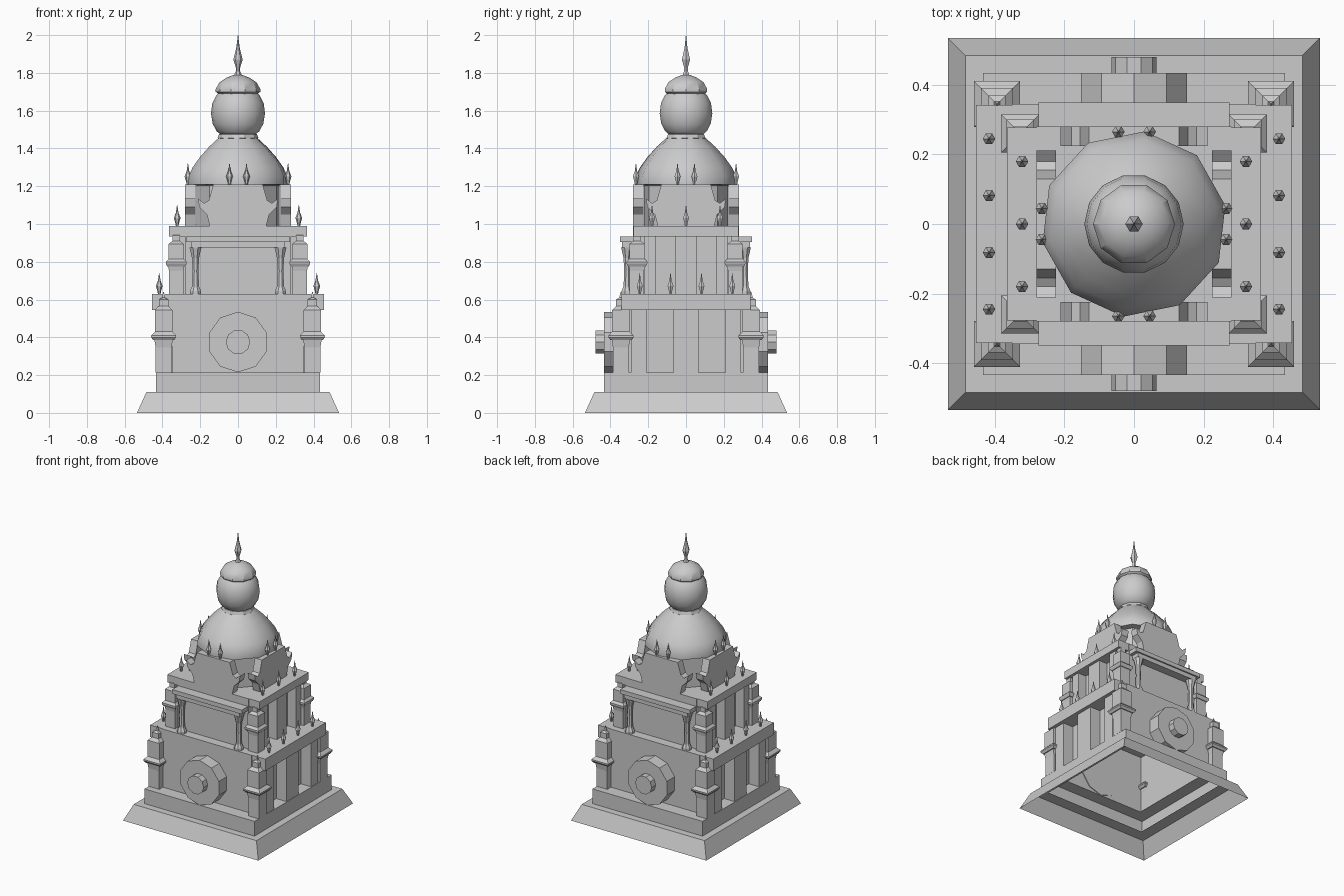
import bpy, bmesh
from math import pi, cos, sin, sqrt
from mathutils import Matrix

old = bpy.data.objects.get("Cube")
if old:
    bpy.data.objects.remove(old, do_unlink=True)

stone = bpy.data.materials.new("grey_stone")
stone.use_nodes = True
GREY = (0.6, 0.6, 0.6, 1)
stone.diffuse_color = GREY
stone.node_tree.nodes["Principled BSDF"].inputs["Base Color"].default_value = GREY


def finish(bm, name, smooth=None):
    bmesh.ops.remove_doubles(bm, verts=bm.verts, dist=1e-5)
    bmesh.ops.recalc_face_normals(bm, faces=bm.faces)
    mesh = bpy.data.meshes.new(name)
    bm.to_mesh(mesh)
    bm.free()
    mesh.materials.append(stone)
    ob = bpy.data.objects.new(name, mesh)
    bpy.context.collection.objects.link(ob)
    if smooth:
        bpy.ops.object.select_all(action='DESELECT')
        ob.select_set(True)
        bpy.context.view_layer.objects.active = ob
        bpy.ops.object.shade_smooth_by_angle(angle=smooth)
    return ob


def lathe(name, profile, x=0, y=0, sides=4, turn=0, smooth=None):
    """Stack of (radius, z) rings; four sides gives a square of that half width."""
    bm = bmesh.new()
    if sides == 4:
        profile, turn = [(r * sqrt(2), z) for r, z in profile], pi / 4
    rings = []
    for r, z in profile:
        rings.append([bm.verts.new((x + r * cos(turn + 2 * pi * i / sides),
                                    y + r * sin(turn + 2 * pi * i / sides), z))
                      for i in range(sides)])
    for a, b in zip(rings, rings[1:]):
        for i in range(sides):
            j = (i + 1) % sides
            bm.faces.new((a[i], a[j], b[j], b[i]))
    bm.faces.new(rings[0][::-1])
    bm.faces.new(rings[-1])
    return finish(bm, name, smooth)


def box(name, x, y, z, open_bottom=False):
    """Box from (min, max) pairs."""
    bm = bmesh.new()
    bmesh.ops.create_cube(bm, size=1)
    for v in bm.verts:
        v.co = [p[0] if c < 0 else p[1] for c, p in zip(v.co, (x, y, z))]
    if open_bottom:
        bm.normal_update()
        low = [f for f in bm.faces if f.normal.z < -0.5]
        bmesh.ops.delete(bm, geom=low, context='FACES_ONLY')
    return finish(bm, name)


def skirt(name, profile):
    """Square hollow course, open below and in the middle of its top."""
    ob = lathe(name, profile)
    bm = bmesh.new()
    bm.from_mesh(ob.data)
    caps = [f for f in bm.faces if abs(f.normal.z) > 0.9 and f.calc_center_median().xy.length < 0.01]
    bmesh.ops.delete(bm, geom=caps, context='FACES_ONLY')
    bm.to_mesh(ob.data)
    bm.free()


def prism(name, outline, y0, y1, quarter=0):
    """Extrude an (x, z) outline along y, then turn it by quarter turns."""
    bm = bmesh.new()
    face = bm.faces.new([bm.verts.new((x, y0, z)) for x, z in outline])
    out = bmesh.ops.extrude_face_region(bm, geom=[face])
    verts = [v for v in out["geom"] if isinstance(v, bmesh.types.BMVert)]
    bmesh.ops.translate(bm, verts=verts, vec=(0, y1 - y0, 0))
    bm.transform(Matrix.Rotation(quarter * pi / 2, 4, 'Z'))
    return finish(bm, name)


def span(s, a, b):
    return tuple(sorted((s * a, s * b)))


def spike(x, y, z):
    lathe("spike_finial", [(.007, z), (.01, z + .015), (.018, z + .042),
                           (.007, z + .07), (.001, z + .11)], x, y, 6)


def disc(r, z, sides, turn):
    return [(r * cos(turn + 2 * pi * i / sides), z + r * sin(turn + 2 * pi * i / sides))
            for i in range(sides)]


# Hollow stepped base
skirt("base_plinth", [(.535, 0), (.485, .11), (.40, .11)])
skirt("base_step", [(.435, .11), (.435, .215), (.345, .215)])

# Two storeys: walls, side cornices, pilasters
box("lower_walls", (-.35, .35), (-.345, .345), (.215, .63), True)
box("upper_walls", (-.28, .28), (-.28, .28), (.63, .99))
for s in (-1, 1):
    box("lower_cornice", span(s, .35, .455), (-.342, .342), (.545, .63))
    box("upper_cornice", span(s, .28, .365), (-.277, .277), (.935, .99))
    for y, w in ((-.25, .04), (0, .067), (.25, .04)):
        box("lower_pilaster", span(s, .35, .43), (y - w, y + w), (.215, .545))
    for y, w in ((-.19, .03), (0, .055), (.19, .03)):
        box("upper_pilaster", span(s, .28, .345), (y - w, y + w), (.63, .935))
    for y in (-.245, -.082, .082, .245):
        spike(s * .417, y, .63)
    for y in (-.18, 0, .18):
        spike(s * .322, y, .99)

# Corner turrets
for sx in (-1, 1):
    for sy in (-1, 1):
        lathe("lower_turret", [(.042, .215), (.042, .345), (.048, .385), (.055, .385),
                               (.066, .40), (.066, .41), (.046, .43), (.046, .545),
                               (.025, .565), (.025, .60), (.008, .61), (.002, .64)],
              sx * .394, sy * .345)
        lathe("upper_turret", [(.038, .63), (.038, .75), (.042, .775), (.047, .775),
                               (.055, .79), (.055, .80), (.04, .815), (.04, .895),
                               (.02, .91), (.02, .94), (.006, .95), (.002, .975)],
              sx * .327, sy * .26)

# Medallions and porch canopies, front and back
for s in (-1, 1):
    prism("medallion", disc(.16, .375, 10, pi / 2), s * .34, s * .434)
    prism("medallion_hub", disc(.065, .375, 10, 0), s * .43, s * .48)
    box("canopy_top", (-.275, .275), span(s, .27, .35), (.905, .935))
    box("canopy_beam", (-.25, .25), span(s, .27, .34), (.875, .905))
    for sx in (-1, 1):
        lathe("porch_column", [(.032, .63), (.032, .645), (.02, .67), (.017, .75),
                               (.02, .82), (.034, .875)], sx * .225, s * .312, 8, pi / 8)

# Horned gable plates on the four sides
half = [(.15, .99), (.165, 1.05), (.205, 1.09), (.212, 1.135), (.18, 1.11),
        (.155, 1.125), (.145, 1.16), (.13, 1.21)]
gable = half + [(-x, z) for x, z in reversed(half)]
for q in range(4):
    prism("gable_plate", gable, -.28, -.225, q)
    for x in (-.045, .045):
        px, py = ((x, -.265), (.265, x), (-x, .265), (-.265, -x))[q]
        spike(px, py, 1.21)

# Drum, dome, bulb and crowning finial
lathe("drum", [(.225, .99), (.225, 1.22)], sides=10, turn=.2)
lathe("dome", [(.225, 1.205), (.268, 1.21), (.268, 1.25), (.245, 1.30), (.205, 1.355),
               (.155, 1.41), (.105, 1.455)], sides=10, turn=.2, smooth=.7)
lathe("neck_ring", [(.09, 1.44), (.108, 1.455), (.10, 1.475), (.09, 1.48)], sides=10)
lathe("bulb", [(.08, 1.465), (.112, 1.49), (.134, 1.53), (.143, 1.585), (.136, 1.64),
               (.115, 1.68), (.10, 1.695)], sides=14, smooth=.7)
lathe("bulb_cap", [(.10, 1.685), (.118, 1.70), (.118, 1.715), (.098, 1.75),
                   (.06, 1.775), (.02, 1.79)], sides=10, smooth=.5)
lathe("crown_finial", [(.024, 1.78), (.011, 1.81), (.012, 1.83), (.025, 1.87),
                       (.012, 1.92), (.008, 1.94), (.001, 2.0)], sides=6)
